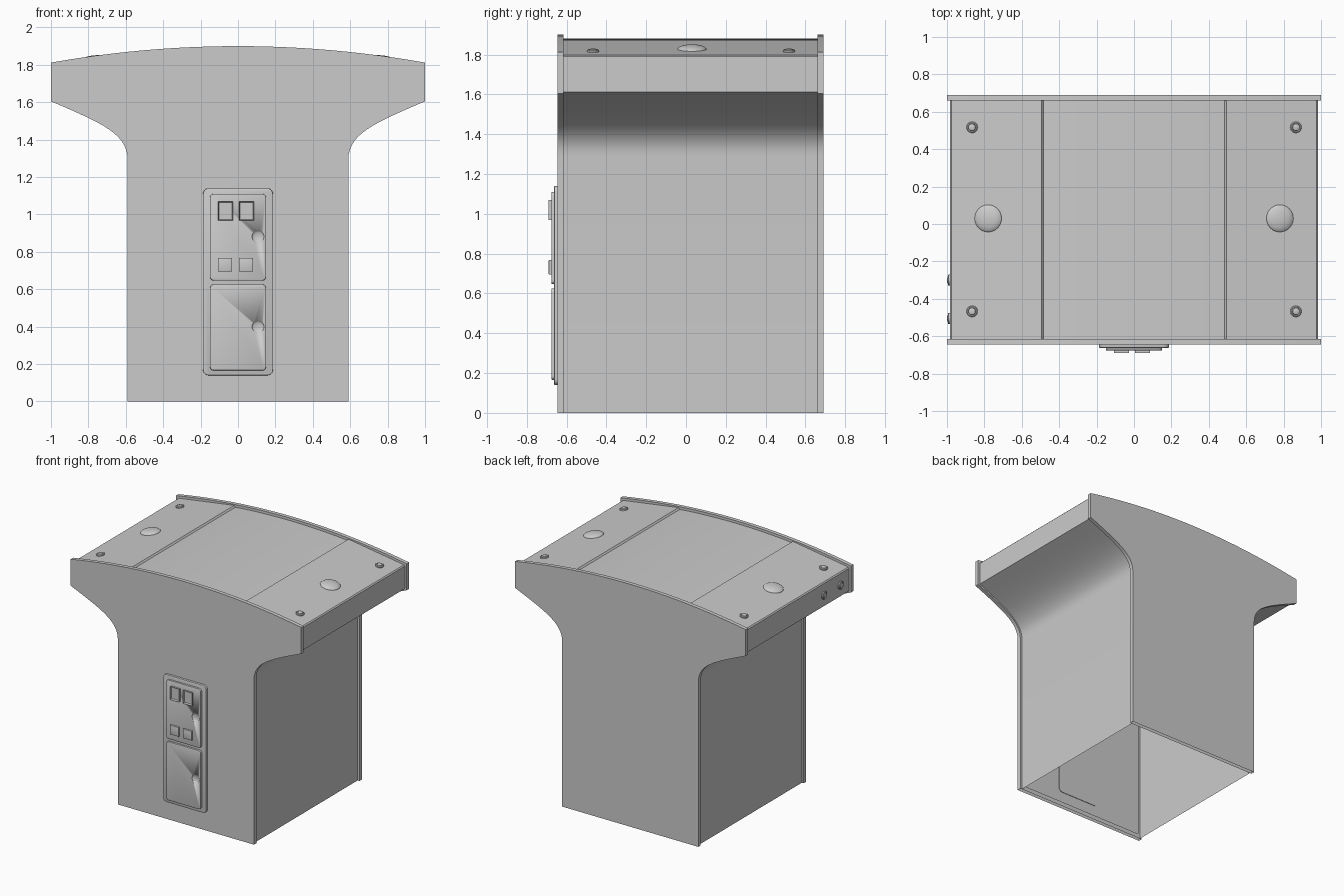
import bpy, bmesh, math
from mathutils import Matrix, Vector

cube = bpy.data.objects.get("Cube")
if cube:
    bpy.data.objects.remove(cube, do_unlink=True)

grey = bpy.data.materials.new("plain_grey")
grey.use_nodes = True
GREY = (0.6, 0.6, 0.6, 1)
grey.diffuse_color = GREY
grey.node_tree.nodes["Principled BSDF"].inputs["Base Color"].default_value = GREY

FRONT, BACK, RIM = -0.645, 0.69, 0.03


def finish(name, bm, angle=30):
    """Turn a bmesh into a shaded object."""
    mesh = bpy.data.meshes.new(name)
    bm.to_mesh(mesh)
    bm.free()
    mesh.materials.append(grey)
    ob = bpy.data.objects.new(name, mesh)
    bpy.context.collection.objects.link(ob)
    bpy.ops.object.select_all(action='DESELECT')
    ob.select_set(True)
    bpy.context.view_layer.objects.active = ob
    bpy.ops.object.shade_smooth_by_angle(angle=math.radians(angle))
    return ob


def bezier(a, b, c, d, n):
    a, b, c, d = map(Vector, (a, b, c, d))
    return [a*(1-t)**3 + 3*b*t*(1-t)**2 + 3*c*t*t*(1-t) + d*t**3
            for t in (i / n for i in range(n + 1))]


def crown(x):
    return 1.9 - 0.088 * x * x


def mirrored(half):
    """Close a right-hand half profile with its reflection."""
    return [(x, z) for x, z in half] + [(-x, z) for x, z in reversed(half) if x > 0.001]


def flank(inset):
    """Leg and flared underside, from the floor to the end of the top."""
    curve = bezier((0.59 - inset, 1.29), (0.59 - inset, 1.43), (0.72, 1.485 + inset),
                   (1 - inset, 1.605 + inset * 0.5), 14)
    return [(0.59 - inset, 0)] + [tuple(p) for p in curve]


# End panels: outer sheet, rim and a narrow inner lip, open at the floor
panel_outline = mirrored(flank(0) + [(x / 12, crown(x / 12)) for x in range(12, -1, -1)])
for name, y, depth in (("front_panel", FRONT, RIM), ("back_panel", BACK, -RIM)):
    bm = bmesh.new()
    face = bm.faces.new([bm.verts.new((x, y, z)) for x, z in panel_outline])
    inner = bmesh.ops.extrude_face_region(bm, geom=[face], use_keep_orig=True)["geom"]
    bmesh.ops.translate(bm, vec=(0, depth, 0), verts=[g for g in inner if isinstance(g, bmesh.types.BMVert)])
    bmesh.ops.recalc_face_normals(bm, faces=bm.faces)
    back = [f for f in bm.faces if len(f.verts) > 4 and abs(f.calc_center_median().y - y) > 0.01]
    bmesh.ops.inset_region(bm, faces=back, thickness=0.035, use_even_offset=True)
    floor = [f for f in bm.faces if all(abs(v.co.z) < 0.001 for v in f.verts)]
    bmesh.ops.delete(bm, geom=back + floor, context='FACES')
    finish(name, bm)

# Cabinet shell between the panels, with a sunken centre screen
top = [(0.984, 1.79), (0.976, 1.798), (0.495, 1.87), (0.485, 1.858)]
top += [(x, crown(x) - 0.02) for x in (0.4, 0.3, 0.2, 0.1, 0)]
shell = mirrored(flank(0.016) + top)
bm = bmesh.new()
rows = [[bm.verts.new((x, y, z)) for x, z in shell] for y in (FRONT + RIM, BACK - RIM)]
for i in range(len(shell) - 1):
    bm.faces.new((rows[0][i], rows[1][i], rows[1][i + 1], rows[0][i + 1]))
bmesh.ops.recalc_face_normals(bm, faces=bm.faces)
if sum(f.normal.z for f in bm.faces if f.calc_center_median().z > 1.8) < 0:
    bmesh.ops.reverse_faces(bm, faces=bm.faces)
finish("cabinet_shell", bm, 25)


def plate(name, x0, x1, z0, z1, y0, y1, radius=0.0, edge=0.0, sink=0.0):
    """Rounded door plate lying on the front, optionally sunk in the middle."""
    bm = bmesh.new()
    bmesh.ops.create_cube(bm, size=1)
    bmesh.ops.scale(bm, vec=(x1 - x0, y1 - y0, z1 - z0), verts=bm.verts)
    bmesh.ops.translate(bm, vec=((x0 + x1) / 2, (y0 + y1) / 2, (z0 + z1) / 2), verts=bm.verts)
    if radius:
        corners = [e for e in bm.edges if abs(e.verts[0].co.y - e.verts[1].co.y) > 0.001]
        bmesh.ops.bevel(bm, geom=corners, offset=radius, segments=5, profile=0.5, affect='EDGES')
    face = min(bm.faces, key=lambda f: f.calc_center_median().y)
    if edge:
        bmesh.ops.bevel(bm, geom=list(face.edges), offset=edge, segments=2, profile=0.5, affect='EDGES')
    if sink:
        bmesh.ops.inset_region(bm, faces=[face], thickness=0.008)
        bmesh.ops.translate(bm, vec=(0, sink, 0), verts=face.verts)
    return finish(name, bm)


def dish(ob, x, z, y):
    """Hollow a shallow finger dish into a door."""
    bm = bmesh.new()
    bmesh.ops.create_uvsphere(bm, u_segments=24, v_segments=12, radius=0.032)
    bmesh.ops.scale(bm, vec=(1, 0.35, 1), verts=bm.verts)
    bmesh.ops.translate(bm, vec=(x, y, z), verts=bm.verts)
    cutter = finish("dish_cutter", bm)
    cutter.hide_render = True
    mod = ob.modifiers.new("dish", 'BOOLEAN')
    mod.operation, mod.object, mod.solver = 'DIFFERENCE', cutter, 'EXACT'
    bpy.context.view_layer.objects.active = ob
    bpy.ops.object.modifier_apply(modifier=mod.name)
    bpy.data.objects.remove(cutter, do_unlink=True)


# Coin door: frame, two doors, coin slots and reject buttons
plate("coin_door_frame", -0.187, 0.187, 0.14, 1.14, -0.662, FRONT + 0.004, 0.03, 0.004)
upper = plate("upper_coin_door", -0.15, 0.15, 0.647, 1.11, -0.676, -0.655, 0.02, 0.004)
lower = plate("lower_coin_door", -0.15, 0.15, 0.166, 0.626, -0.676, -0.655, 0.02, 0.004)
dish(upper, 0.107, 0.882, -0.676)
dish(lower, 0.107, 0.4, -0.676)
for side, x in (("right", -0.107), ("left", 0.005)):
    plate(side + "_coin_slot", x, x + 0.08, 0.968, 1.07, -0.69, -0.67, sink=0.012)
    plate(side + "_reject_button", x, x + 0.075, 0.695, 0.768, -0.69, -0.67, edge=0.003)


def turned(name, profile, place):
    """Spin a (radius, height) profile around its own z axis and place it."""
    bm = bmesh.new()
    verts = [bm.verts.new((r, 0, h)) for r, h in profile]
    edges = [bm.edges.new(pair) for pair in zip(verts, verts[1:])]
    bmesh.ops.spin(bm, geom=verts + edges, axis=(0, 0, 1), cent=(0, 0, 0),
                   angle=math.tau, steps=24, use_duplicate=False)
    bmesh.ops.remove_doubles(bm, verts=bm.verts, dist=0.0005)
    bmesh.ops.recalc_face_normals(bm, faces=bm.faces)
    if sum(f.normal.z for f in bm.faces) < 0:
        bmesh.ops.reverse_faces(bm, faces=bm.faces)
    bmesh.ops.transform(bm, matrix=place, verts=bm.verts)
    finish(name, bm)


# Control balls and ringed buttons on the sloping top wings
dome = [(0.073 * math.cos(a), 0.022 * math.sin(a)) for a in (i * math.pi / 12 for i in range(7))]
button = [(0.03, -0.005), (0.03, 0.008), (0.026, 0.011), (0.021, 0.011),
          (0.02, 0.006), (0.018, 0.013), (0.01, 0.015), (0, 0.016)]
slope = math.atan2(1.87 - 1.798, 0.976 - 0.495)


def on_wing(s, x, y):
    z = 1.798 + (0.976 - x) * math.tan(slope)
    return Matrix.Translation((s * x, y, z)) @ Matrix.Rotation(s * slope, 4, 'Y')


for side, s in (("left", 1), ("right", -1)):
    turned(side + "_control_ball", dome, on_wing(s, 0.78, 0.03))
    for end, y in (("front", -0.467), ("back", 0.517)):
        turned(side + "_" + end + "_button", button, on_wing(s, 0.865, y))

# Start buttons on the right end face
for number, y in (("first", -0.3), ("second", -0.505)):
    turned(number + "_start_button", button,
           Matrix.Translation((-0.984, y, 1.7)) @ Matrix.Rotation(-math.pi / 2, 4, 'Y'))
